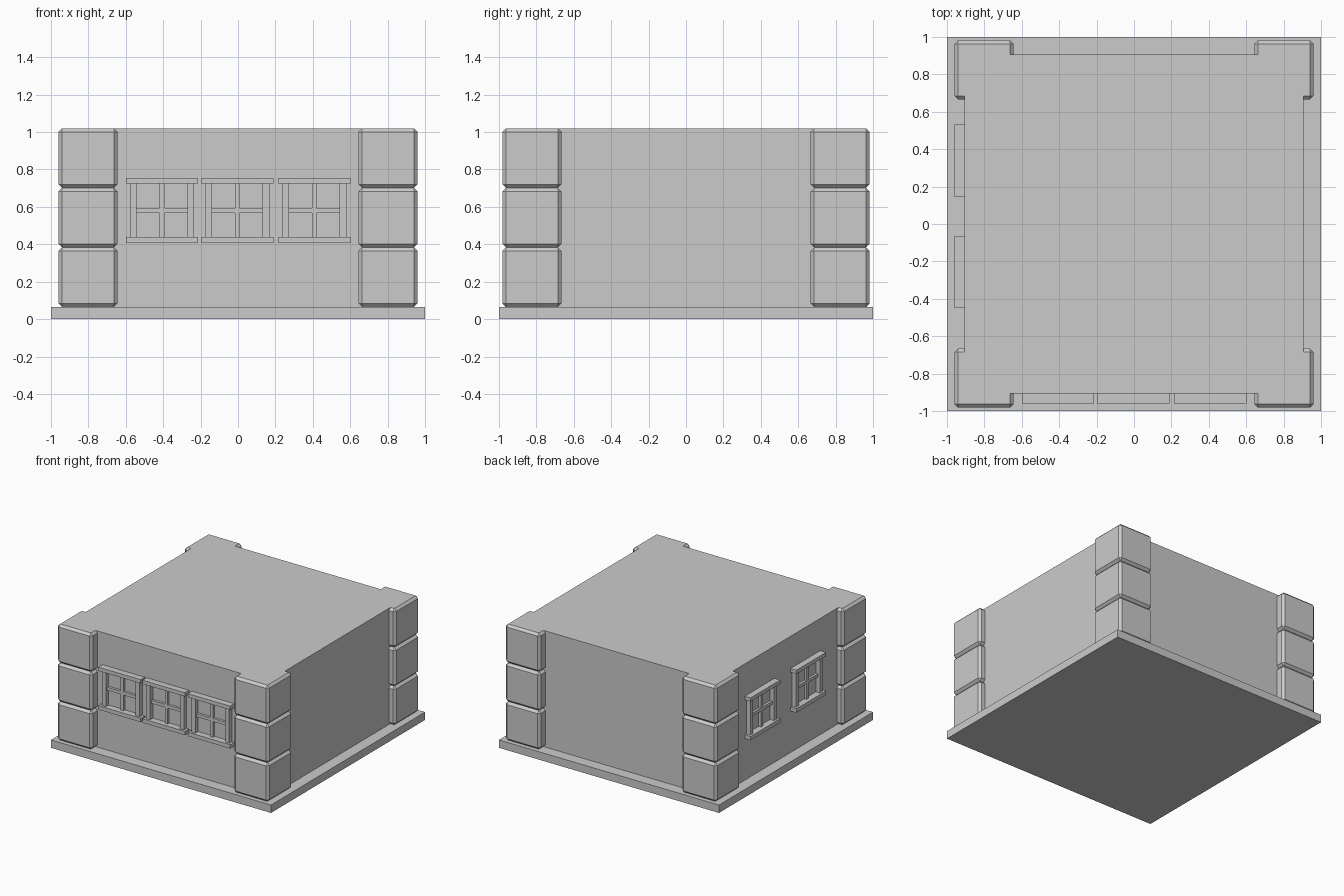
import bpy
import bmesh
import math
from mathutils import Matrix, Vector

if "Cube" in bpy.data.objects:
    bpy.data.objects.remove(bpy.data.objects["Cube"])


def add_box(bm, lo, hi):
    lo, hi = Vector(lo), Vector(hi)
    size = hi - lo
    mat = Matrix.Translation((lo + hi) / 2) @ Matrix.Diagonal((*size, 1))
    bmesh.ops.create_cube(bm, size=1, matrix=mat)


def make_object(name, boxes, bevel=0, matrix=Matrix()):
    bm = bmesh.new()
    for lo, hi in boxes:
        add_box(bm, lo, hi)
    if bevel:
        bmesh.ops.bevel(bm, geom=bm.edges[:], offset=bevel, segments=1,
                        affect='EDGES', profile=0.5)
    bm.transform(matrix)
    mesh = bpy.data.meshes.new(name)
    bm.to_mesh(mesh)
    bm.free()
    obj = bpy.data.objects.new(name, mesh)
    bpy.context.collection.objects.link(obj)
    return obj


BASE_TOP, ROOF, WALL = 0.065, 1.02, 0.906

# Ground slab and main walls
make_object("base_slab", [((-1, -1, 0), (1, 1, BASE_TOP))])
make_object("main_body", [((-WALL, -WALL, BASE_TOP), (WALL, WALL, ROOF))])

# Three chamfered stone blocks on every corner
BLOCK, STEP = 0.316, 0.3185
for side_x, x0 in (("left", -0.96), ("right", 0.96 - BLOCK)):
    for side_y, y0 in (("front", -0.982), ("back", 0.982 - BLOCK)):
        boxes = []
        for i in range(3):
            z0 = BASE_TOP + i * STEP
            boxes.append(((x0, y0, z0), (x0 + BLOCK, y0 + BLOCK, ROOF - (2 - i) * STEP)))
        make_object(f"corner_stones_{side_y}_{side_x}", boxes, bevel=0.019)


# Window, facing -y with the wall plane at y = 0
def make_window(name, matrix):
    back = 0.01
    boxes = [((-0.193, -0.053, 0.406), (0.193, back, 0.438)),   # sill
             ((-0.193, -0.053, 0.724), (0.193, back, 0.755)),   # lintel
             ((-0.013, -0.02, 0.438), (0.013, back, 0.724)),    # upright bar
             ((-0.136, -0.02, 0.567), (-0.013, back, 0.593)),   # cross bars
             ((0.013, -0.02, 0.567), (0.136, back, 0.593))]
    for x0 in (-0.172, 0.136):                                  # side posts
        boxes.append(((x0, -0.036, 0.438), (x0 + 0.036, back, 0.724)))
    make_object(name, boxes, matrix=matrix)


# Three windows in the front, two in the left wall
for i, x in enumerate((-0.406, -0.004, 0.408)):
    make_window(f"front_window_{i + 1}", Matrix.Translation((x, -WALL, 0)))
for i, y in enumerate((-0.256, 0.338)):
    turn = Matrix.Rotation(-math.pi / 2, 4, 'Z')
    make_window(f"left_window_{i + 1}", Matrix.Translation((-WALL, y, 0)) @ turn)
